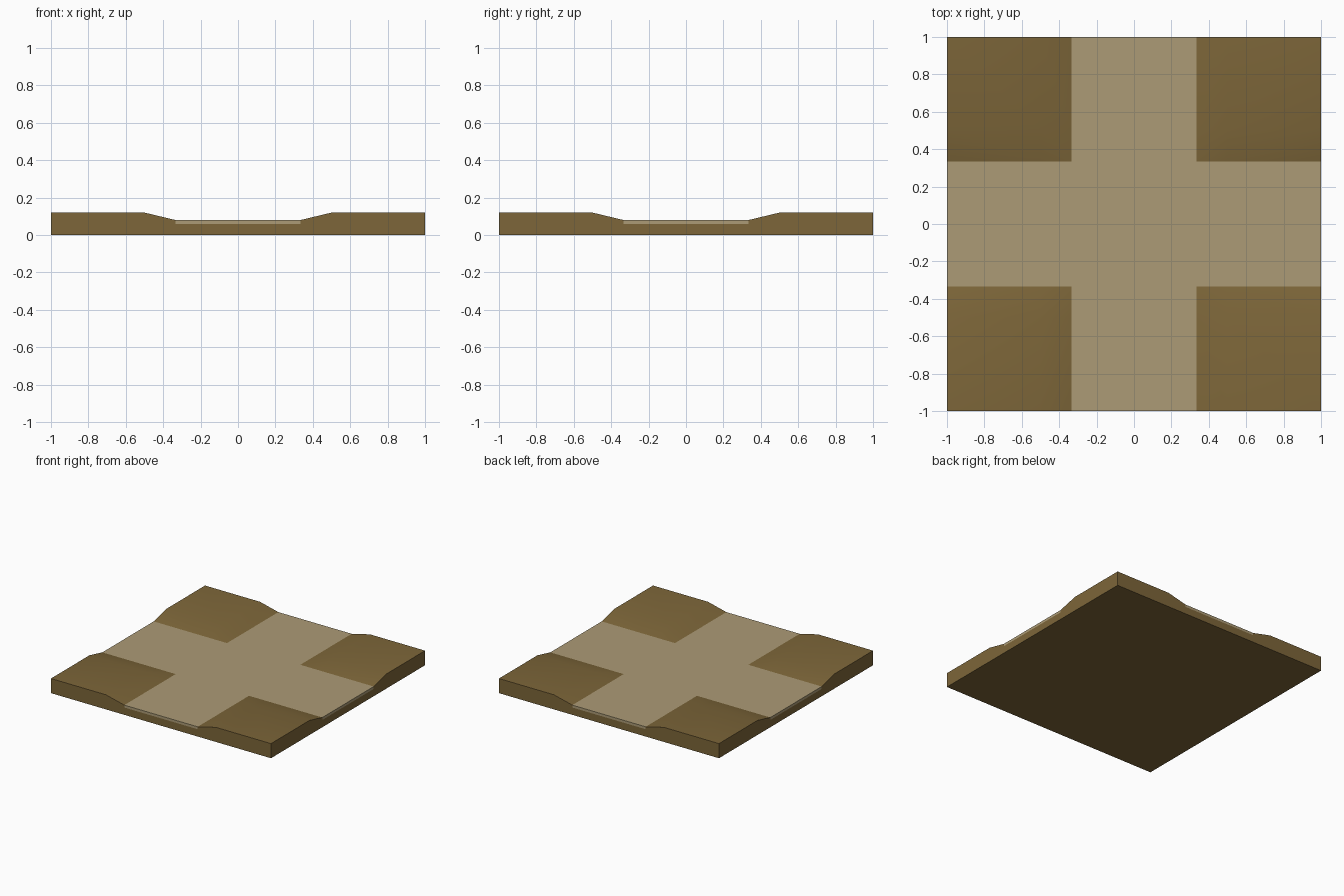
import bpy, bmesh
from math import pi
from mathutils import Matrix, Vector

if "Cube" in bpy.data.objects:
    bpy.data.objects.remove(bpy.data.objects["Cube"])

P, S = 1 / 3, 0.5               # path half-width, top of bank slope
LOW, PATH, HIGH = 0.06, 0.08, 0.12


def material(name, color):
    m = bpy.data.materials.new(name)
    m.diffuse_color = (*color, 1)
    m.use_nodes = True
    m.node_tree.nodes["Principled BSDF"].inputs["Base Color"].default_value = m.diffuse_color
    return m


def build(name, faces, mat):
    """Repeat the quarter's faces four times around z and weld them."""
    bm = bmesh.new()
    for k in range(4):
        rot = Matrix.Rotation(k * pi / 2, 3, 'Z')
        for pts in faces:
            bm.faces.new([bm.verts.new(rot @ Vector(p)) for p in pts])
    bmesh.ops.remove_doubles(bm, verts=bm.verts, dist=1e-4)
    bmesh.ops.recalc_face_normals(bm, faces=bm.faces)
    me = bpy.data.meshes.new(name)
    bm.to_mesh(me)
    bm.free()
    ob = bpy.data.objects.new(name, me)
    bpy.context.collection.objects.link(ob)
    me.materials.append(mat)
    bpy.ops.object.select_all(action='DESELECT')
    ob.select_set(True)
    bpy.context.view_layer.objects.active = ob
    bpy.ops.object.shade_smooth_by_angle(angle=pi / 6)
    return ob


def ground_height(x, y):
    return PATH if min(x, y) < S - 0.01 else HIGH


# Ground: sloped corner bank, notched side wall and a quarter of the underside
ground = []
steps = [(P, S), (S, 1)]
for x0, x1 in steps:
    for y0, y1 in steps:
        ground.append([(x, y, ground_height(x, y))
                       for x, y in ((x0, y0), (x1, y0), (x1, y1), (x0, y1))])
side = [(-1, 0), (1, 0), (1, HIGH), (S, HIGH), (P, PATH), (P, LOW),
        (-P, LOW), (-P, PATH), (-S, HIGH), (-1, HIGH)]
ground.append([(x, -1, z) for x, z in side])
ground.append([(0, 0, 0), (-1, -1, 0), (1, -1, 0)])
build("ground", ground, material("earth", (0.205, 0.133, 0.041)))

# Crossing path: arm, a quarter of the centre and the exposed end strip
path = [
    [(-P, -1, PATH), (P, -1, PATH), (P, -P, PATH), (-P, -P, PATH)],
    [(0, 0, PATH), (-P, -P, PATH), (P, -P, PATH)],
    [(-P, -1, LOW), (P, -1, LOW), (P, -1, PATH), (-P, -1, PATH)],
]
build("crossing_path", path, material("sand", (0.413, 0.328, 0.181)))
